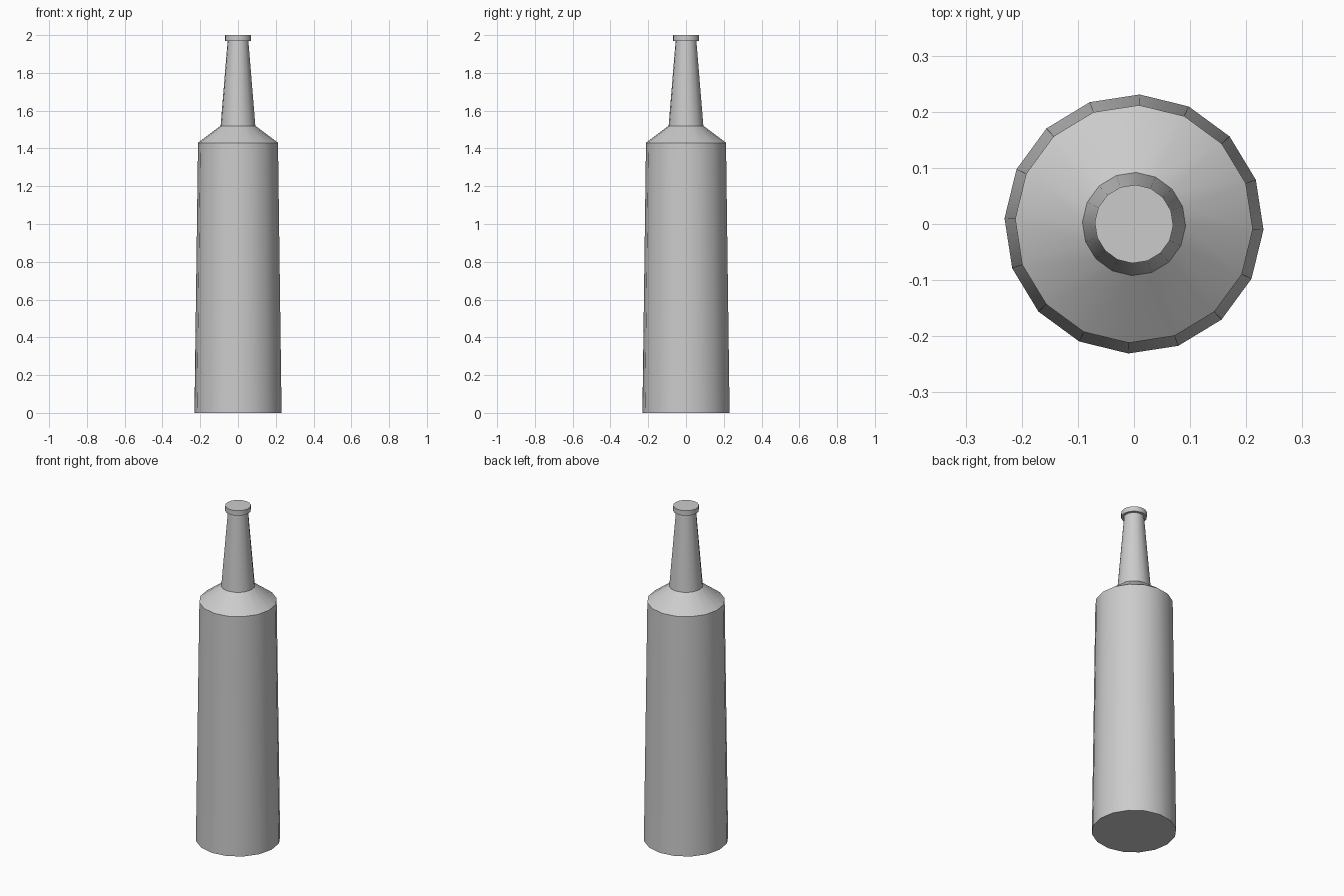
import bpy
import bmesh
import math

SIDES = 16
TURN = math.radians(-2.5)

cube = bpy.data.objects.get("Cube")
if cube:
    bpy.data.objects.remove(cube, do_unlink=True)

# Plain grey finish
grey = bpy.data.materials.new("plain_grey")
grey.use_nodes = True
colour = (0.6, 0.6, 0.6, 1)
grey.diffuse_color = colour
grey.node_tree.nodes["Principled BSDF"].inputs["Base Color"].default_value = colour


def lathe(name, profile):
    """Turn a (radius, height) profile around z and cap both ends."""
    bm = bmesh.new()
    rings = []
    for radius, z in profile:
        angles = [TURN + math.tau * i / SIDES for i in range(SIDES)]
        rings.append([bm.verts.new((radius * math.cos(a), radius * math.sin(a), z))
                      for a in angles])
    for low, high in zip(rings, rings[1:]):
        for i in range(SIDES):
            j = (i + 1) % SIDES
            bm.faces.new((low[i], low[j], high[j], high[i]))
    bm.faces.new(rings[0][::-1])
    bm.faces.new(rings[-1])
    mesh = bpy.data.meshes.new(name)
    bm.to_mesh(mesh)
    bm.free()
    mesh.materials.append(grey)
    obj = bpy.data.objects.new(name, mesh)
    bpy.context.collection.objects.link(obj)
    bpy.ops.object.select_all(action="DESELECT")
    obj.select_set(True)
    bpy.context.view_layer.objects.active = obj
    bpy.ops.object.shade_smooth_by_angle(angle=math.radians(30))
    return obj


# Tapered body, sloped shoulder, slim neck and stepped lip in one profile
lathe("bottle", [
    (0.231, 0), (0.212, 1.43),
    (0.092, 1.52), (0.055, 1.97),
    (0.07, 1.97), (0.07, 2),
])
